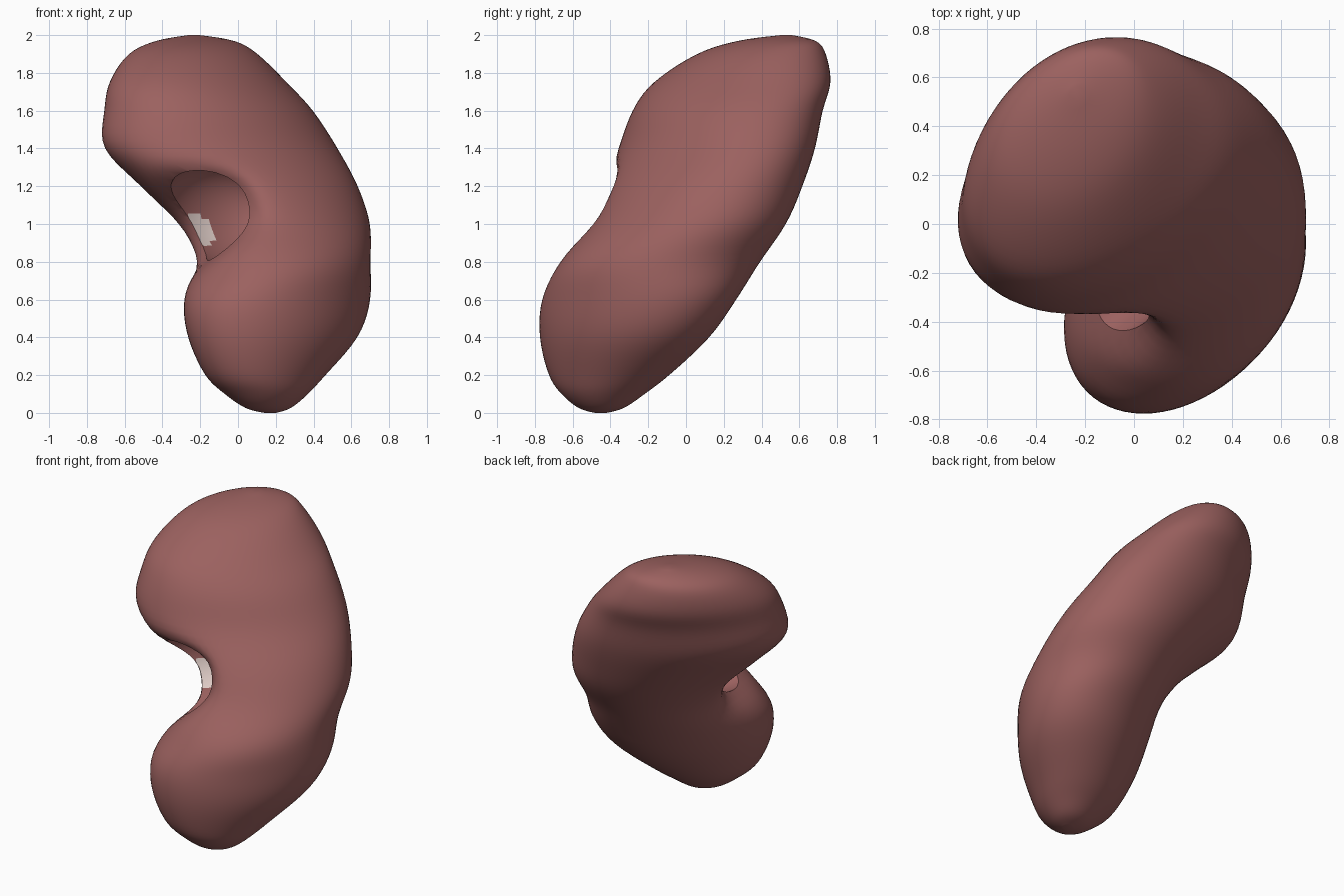
import bpy, bmesh, math
from mathutils import Vector, Matrix

if "Cube" in bpy.data.objects:
    bpy.data.objects.remove(bpy.data.objects["Cube"])

R2 = math.sqrt(2)
E = math.radians(27)          # tilt of the notch line
SIN, COS = math.sin(E), math.cos(E)


def world(u, s, z):
    """u runs along the broad face, s through the thickness."""
    return Vector(((u - s) / R2, (u + s) / R2, z))


# Horizontal slices: height, centre u, centre s, half width, half thickness, skew
SLICES = [
    (0.0, -.20, -.44, .03, .03, 0),
    (.025, -.205, -.43, .13, .11, 0),
    (.10, -.205, -.417, .24, .20, 0),
    (.20, -.187, -.39, .36, .275, 0),
    (.40, -.10, -.36, .52, .37, 0),
    (.60, -.03, -.322, .58, .42, .03),
    (.80, .065, -.26, .54, .46, .10),
    (1.0, .14, -.12, .56, .47, 0),
    (1.2, .11, .025, .61, .48, -.08),
    (1.4, .05, .18, .66, .465, -.13),
    (1.6, .045, .265, .61, .435, -.07),
    (1.75, .06, .36, .54, .39, 0),
    (1.9, .113, .45, .39, .29, 0),
    (1.97, .18, .50, .24, .17, 0),
    (2.0, .21, .54, .03, .03, 0),
]


def spline(rows, steps):
    """Catmull-Rom through the slice rows."""
    out = []
    for i in range(len(rows) - 1):
        p = [rows[max(0, min(len(rows) - 1, i + k))] for k in (-1, 0, 1, 2)]
        for j in range(steps):
            t = j / steps
            out.append([.5 * (2 * b + (c - a) * t + (2 * a - 5 * b + 4 * c - d) * t * t
                              + (3 * b - a - 3 * c + d) * t ** 3)
                        for a, b, c, d in zip(*p)])
    out.append(list(rows[-1]))
    return out


def notch(u, s, z):
    """Push the inner side in to make the bean's concave waist."""
    v = (z - 1) * COS + s * SIN
    limit = -.80 + .58 * math.exp(-((v + .03) / .29) ** 4)
    return .5 * (u + limit + math.sqrt((u - limit) ** 2 + .04 ** 2))


# Kidney body lofted from the slices
N = 72
bm = bmesh.new()
rings = []
for z, uc, sc, a, b, k in spline(SLICES, 5):
    ring = []
    for i in range(N):
        t = 2 * math.pi * i / N
        du = a * math.cos(t)
        u, s = uc + du, sc + b * math.sin(t) + k * du
        ring.append(bm.verts.new(world(notch(u, s, z), s, z)))
    rings.append(ring)
for lo, hi in zip(rings, rings[1:]):
    for i in range(N):
        j = (i + 1) % N
        bm.faces.new((lo[i], lo[j], hi[j], hi[i]))
bm.faces.new(rings[0][::-1])
bm.faces.new(rings[-1])
for _ in range(4):
    bmesh.ops.smooth_vert(bm, verts=[v for r in rings[2:-2] for v in r], factor=.5,
                          use_axis_x=True, use_axis_y=True, use_axis_z=True)
bmesh.ops.recalc_face_normals(bm, faces=bm.faces)
mesh = bpy.data.meshes.new("kidney_body")
bm.to_mesh(mesh)
bm.free()
body = bpy.data.objects.new("kidney_body", mesh)
bpy.context.collection.objects.link(body)


def material(name, color):
    m = bpy.data.materials.new(name)
    m.diffuse_color = (*color, 1)
    m.use_nodes = True
    m.node_tree.nodes["Principled BSDF"].inputs["Base Color"].default_value = m.diffuse_color
    return m


flesh = material("flesh", (.33, .12, .115))
pale = material("pale_lining", (.80, .66, .62))
for m in (flesh, pale):
    mesh.materials.append(m)

# Hollow pocket in the waist, cut with a tilted ellipsoid; pale along its back rim
rot = Matrix((world(1, 0, 0), world(0, COS, -SIN), world(0, SIN, COS))).transposed().to_4x4()
bpy.ops.mesh.primitive_uv_sphere_add(segments=48, ring_count=28, radius=1)
cutter = bpy.context.object
cutter.name = "pocket_cutter"
cutter.hide_render = True
for m in (flesh, pale):
    cutter.data.materials.append(m)
for f in cutter.data.polygons:
    f.material_index = 1 if f.center.y > .95 else 0
cutter.matrix_world = (Matrix.Translation(world(-.20, -.09, 1.06)) @ rot
                       @ Matrix.Diagonal((.38, .21, .29, 1)))

bpy.ops.object.select_all(action='DESELECT')
bpy.context.view_layer.objects.active = body
body.select_set(True)
mod = body.modifiers.new("pocket", 'BOOLEAN')
mod.operation = 'DIFFERENCE'
mod.solver = 'EXACT'
mod.object = cutter
bpy.context.view_layer.update()
bpy.ops.object.modifier_apply(modifier=mod.name)
bpy.data.objects.remove(cutter)

bpy.ops.object.shade_smooth_by_angle(angle=math.radians(40))
